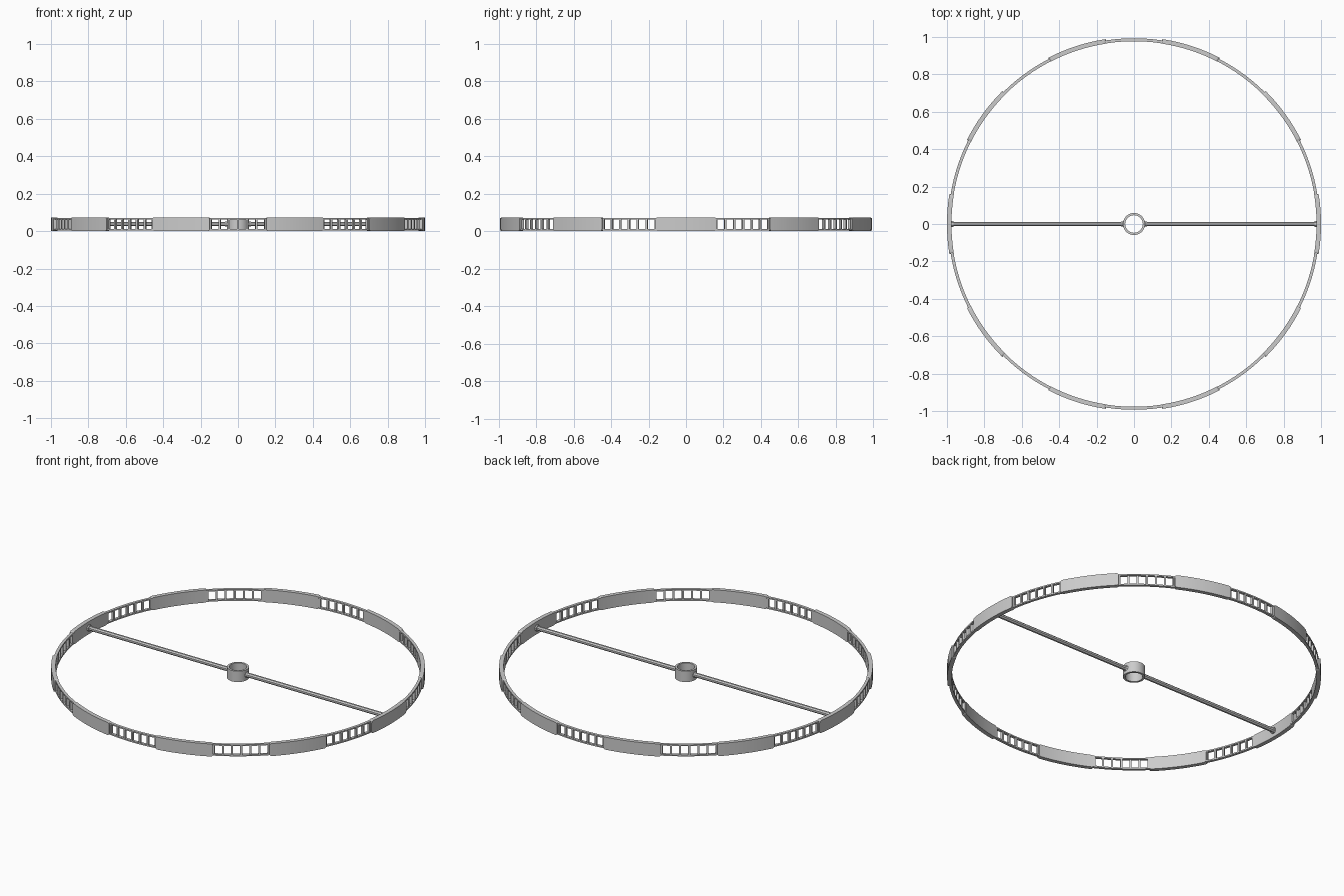
import bpy, bmesh
from math import sin, cos, pi, radians, sqrt

if "Cube" in bpy.data.objects:
    bpy.data.objects.remove(bpy.data.objects["Cube"])

H = 0.074          # overall height
N = 10             # panels around the rim
HALF = 9.3         # half angle of a panel, degrees


def finish(name, bm, smooth=True):
    bmesh.ops.recalc_face_normals(bm, faces=bm.faces)
    me = bpy.data.meshes.new(name)
    bm.to_mesh(me)
    bm.free()
    ob = bpy.data.objects.new(name, me)
    bpy.context.collection.objects.link(ob)
    if smooth:
        bpy.ops.object.select_all(action='DESELECT')
        ob.select_set(True)
        bpy.context.view_layer.objects.active = ob
        bpy.ops.object.shade_smooth_by_angle(angle=radians(30))
    return ob


def sweep(bm, sections, closed=False):
    """Skin quad sections given as (angle, r0, r1, z0, z1)."""
    rows = []
    for a, r0, r1, z0, z1 in sections:
        rows.append([bm.verts.new((r * cos(a), r * sin(a), z))
                     for r, z in ((r0, z0), (r1, z0), (r1, z1), (r0, z1))])
    n = len(rows)
    for i in range(n if closed else n - 1):
        p, q = rows[i], rows[(i + 1) % n]
        for k in range(4):
            bm.faces.new((p[k], p[(k + 1) % 4], q[(k + 1) % 4], q[k]))
    if not closed:
        bm.faces.new(rows[0])
        bm.faces.new(rows[-1])


def ring(name, r0, r1, z0, z1, seg):
    bm = bmesh.new()
    sweep(bm, [(2 * pi * i / seg, r0, r1, z0, z1) for i in range(seg)], True)
    return finish(name, bm)


# Thin rails running round the rim
ring("lower_rail", 0.977, 0.993, 0.003, 0.011, 180)
ring("upper_rail", 0.977, 0.993, H - 0.011, H - 0.003, 180)

# Solid curved panels with rounded corners
C = 0.014
corner = [0, 0.04, 0.15, 0.4, 0.7, 1.0]
bm = bmesh.new()
for p in range(N):
    mid = 2 * pi * p / N
    half = radians(HALF)
    left = [(-half + C * t, C * (1 - sqrt(1 - (1 - t) ** 2)) * 0.8) for t in corner]
    inner = half - C
    flat = [(-inner + 2 * inner * i / 8, 0) for i in range(1, 8)]
    right = [(-a, d) for a, d in reversed(left)]
    sweep(bm, [(mid + a, 0.976, 1.0, d, H - d) for a, d in left + flat + right])
finish("rim_panels", bm)

# Upright bars dividing each window into six openings
bm = bmesh.new()
for p in range(N):
    mid = 2 * pi * (p + 0.5) / N
    for k in range(-3, 4):
        a = mid + radians(k * 2.85)
        w = 0.0055
        sweep(bm, [(a - w, 0.978, 0.992, 0.008, H - 0.008),
                   (a + w, 0.978, 0.992, 0.008, H - 0.008)])
finish("window_bars", bm, False)

# Hub collar
ring("hub", 0.047, 0.059, 0.006, 0.07, 48)

# Spokes: eight-sided rods, flared at the hub, with a collar at the rim
profile = [(0.052, 0.020), (0.062, 0.013), (0.07, 0.012), (0.965, 0.012),
           (0.966, 0.017), (0.98, 0.017)]
for name, s in (("right_spoke", 1), ("left_spoke", -1)):
    bm = bmesh.new()
    rows = []
    for x, r in profile:
        rows.append([bm.verts.new((s * x, r * cos(pi / 8 + k * pi / 4) * 1.08,
                                   0.038 + r * sin(pi / 8 + k * pi / 4) * 1.08))
                     for k in range(8)])
    for a, b in zip(rows, rows[1:]):
        for k in range(8):
            bm.faces.new((a[k], a[(k + 1) % 8], b[(k + 1) % 8], b[k]))
    bm.faces.new(rows[0])
    bm.faces.new(rows[-1])
    finish(name, bm, False)
